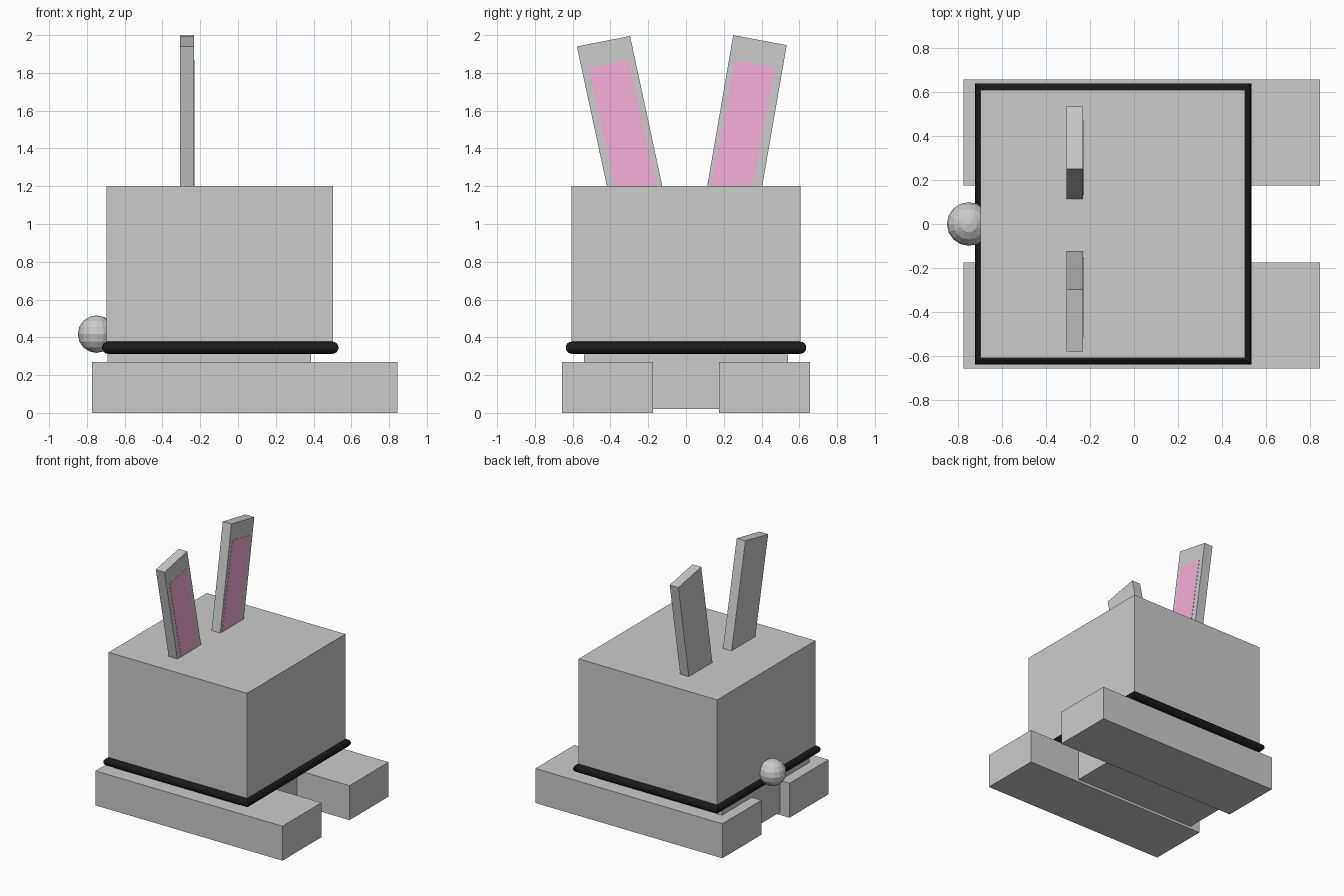
import bpy, bmesh, math
from mathutils import Vector

if "Cube" in bpy.data.objects:
    bpy.data.objects.remove(bpy.data.objects["Cube"])


def material(name, color):
    m = bpy.data.materials.new(name)
    m.diffuse_color = color
    m.use_nodes = True
    m.node_tree.nodes["Principled BSDF"].inputs["Base Color"].default_value = m.diffuse_color
    return m


BLACK = material("black", (0.01, 0.01, 0.01, 1))
PINK = material("pink", (0.92, 0.42, 0.68, 1))


def finish(name, bm, mat=None):
    bmesh.ops.recalc_face_normals(bm, faces=bm.faces)
    me = bpy.data.meshes.new(name)
    bm.to_mesh(me)
    bm.free()
    ob = bpy.data.objects.new(name, me)
    bpy.context.collection.objects.link(ob)
    if mat:
        me.materials.append(mat)
    return ob


def box(name, x, y, z):
    bm = bmesh.new()
    bmesh.ops.create_cube(bm, size=1)
    for v in bm.verts:
        v.co = [(lo + hi) / 2 + c * (hi - lo) for c, (lo, hi) in zip(v.co, (x, y, z))]
    return finish(name, bm)


def slab(name, profile, x0, x1, mat=None):
    """Extrude a (y, z) outline along x."""
    bm = bmesh.new()
    face = bm.faces.new([bm.verts.new((x0, y, z)) for y, z in profile])
    ext = bmesh.ops.extrude_face_region(bm, geom=[face])["geom"]
    verts = [g for g in ext if isinstance(g, bmesh.types.BMVert)]
    bmesh.ops.translate(bm, verts=verts, vec=(x1 - x0, 0, 0))
    return finish(name, bm, mat)


# Head, body and feet
box("head", (-0.695, 0.504), (-0.607, 0.607), (0.378, 1.2))
box("body", (-0.69, 0.387), (-0.54, 0.54), (0.02, 0.378))
for side, y in (("front", (-0.656, -0.174)), ("back", (0.174, 0.656))):
    box(side + "_foot", (-0.774, 0.844), y, (0, 0.27))

# Collar: round tube with mitred corners
bm = bmesh.new()
N, R, Z = 16, 0.032, 0.345
loops = []
for sx, sy in ((-1, -1), (1, -1), (1, 1), (-1, 1)):
    loop = []
    for i in range(N):
        a = 2 * math.pi * i / N
        d = R * math.cos(a)
        loop.append(bm.verts.new((-0.094 + sx * (0.594 + d), sy * (0.605 + d),
                                  Z + R * math.sin(a))))
    loops.append(loop)
for k in range(4):
    a, b = loops[k], loops[(k + 1) % 4]
    for i in range(N):
        j = (i + 1) % N
        bm.faces.new((a[i], b[i], b[j], a[j]))
finish("collar", bm, BLACK)

# Tail
bm = bmesh.new()
bmesh.ops.create_uvsphere(bm, u_segments=16, v_segments=8, radius=0.099)
bmesh.ops.translate(bm, verts=bm.verts, vec=Vector((-0.749, 0, 0.417)))
finish("tail", bm)

# Ears with pink inner panels
ears = {
    "front": ([(-0.418, 1.198), (-0.125, 1.198), (-0.296, 1.995), (-0.578, 1.94)],
              [(-0.374, 1.198), (-0.152, 1.198), (-0.306, 1.868), (-0.515, 1.825)]),
    "back": ([(0.112, 1.198), (0.403, 1.198), (0.533, 1.947), (0.25, 2.0)],
             [(0.132, 1.198), (0.352, 1.198), (0.473, 1.828), (0.262, 1.868)]),
}
for side, (outer, inner) in ears.items():
    slab(side + "_ear", outer, -0.307, -0.232)
    slab(side + "_inner_ear", inner, -0.24, -0.230, PINK)
